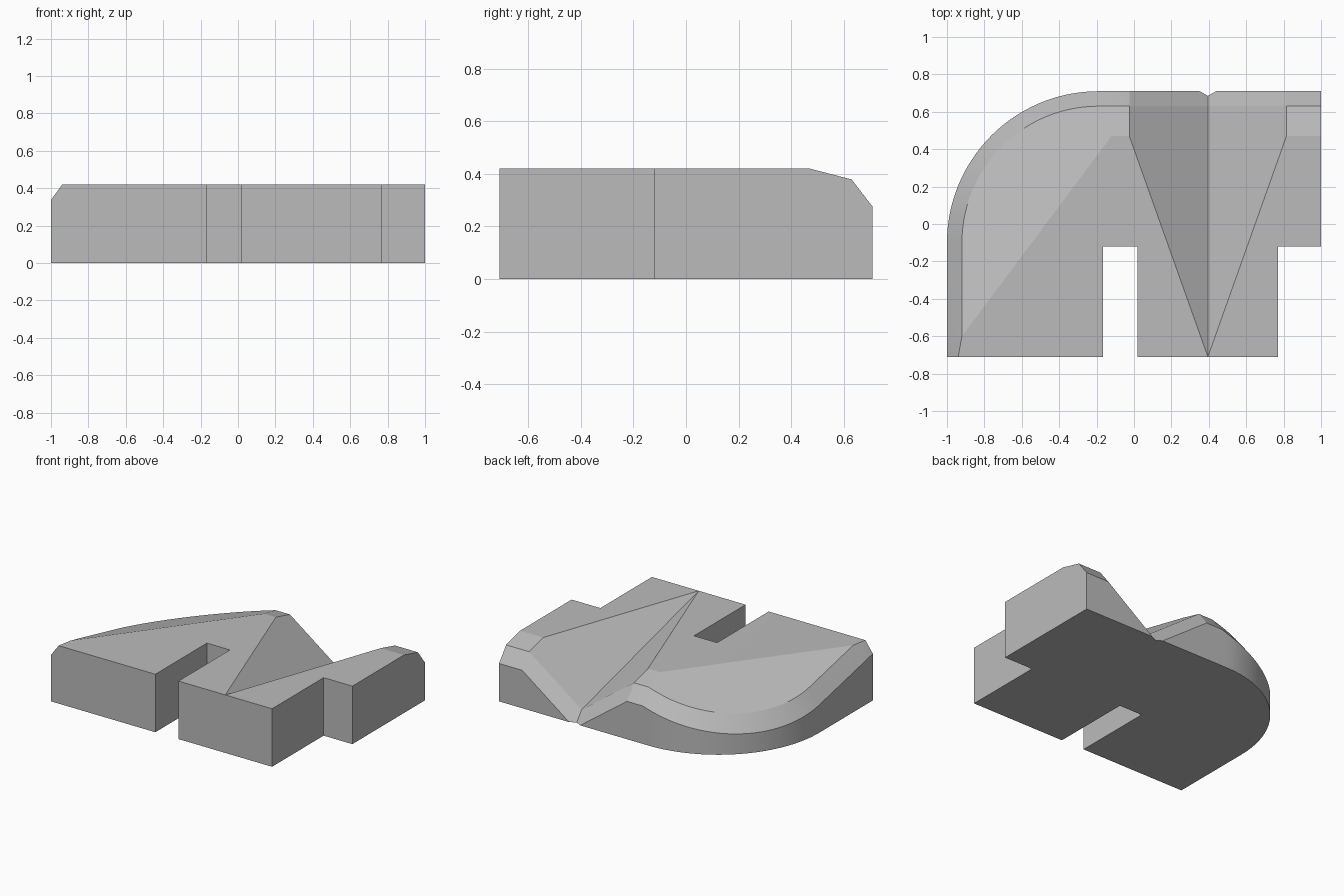
import bpy, bmesh
from math import sin, cos, pi, hypot, radians
from mathutils import Vector

if "Cube" in bpy.data.objects:
    bpy.data.objects.remove(bpy.data.objects["Cube"])

TOP = 0.42            # flat top height
FALL = 0.26           # slope of the groove floor and rear ramp
MID, HALF = 0.395, 0.42   # groove centre line and half width
REAR = 0.47           # where the rear ramp starts
FRONT, BACK = -0.71, 0.71
ARC = (-0.19, -0.10)  # centre of the rounded corner
RIM, DROP = 0.08, 0.083   # chamfer width and depth


def rim_depth(x, y):
    """Chamfer drop along the curved side and the back."""
    width = RIM
    if x < ARC[0] and y > ARC[1]:
        d = hypot(x - ARC[0], y - ARC[1]) - (BACK - ARC[1] - RIM)
    elif x < ARC[0]:
        width -= 0.18 * max(0, -0.6 - y)
        d = width - 1 - x
    else:
        d = y - BACK + RIM
    return DROP * max(0, d) / width


def height(x, y):
    """Lowest of flat top, rear ramp, sloped corner and V groove."""
    ramp = TOP - FALL * (y - REAR)
    corner = TOP - 0.371 * (-0.801 * (x + 0.92) + 0.599 * (y + 0.6))
    side = FALL * (REAR - FRONT) / HALF
    groove = TOP - FALL * (y - FRONT) + side * abs(x - MID)
    return min(TOP, ramp, corner, groove) - rim_depth(x, y)


def rim_path(inset, front_x):
    """Plan line from the front left corner round to the back right."""
    r = BACK - ARC[1] - inset
    arc = [(ARC[0] - r * cos(a), ARC[1] + r * sin(a))
           for a in (pi / 2 * i / 28 for i in range(29))]
    return ([(front_x, FRONT), (inset - 1, -0.6)] + arc
            + [(1, BACK - inset)])


bm = bmesh.new()

# Plan: chamfer strip and the inner area with its front slots
outer = [bm.verts.new((x, y, 0)) for x, y in rim_path(0, -1)]
inner = [bm.verts.new((x, y, 0)) for x, y in rim_path(RIM, -0.94)]
for i in range(len(outer) - 1):
    bm.faces.new((outer[i], inner[i], inner[i + 1], outer[i + 1]))
slots = [(1, -0.12), (0.77, -0.12), (0.77, FRONT), (MID, FRONT), (0.02, FRONT),
         (0.02, -0.12), (-0.165, -0.12), (-0.165, FRONT)]
bm.faces.new(inner + [bm.verts.new((x, y, 0)) for x, y in slots])
bmesh.ops.triangulate(bm, faces=bm.faces[:])

# Creases between the sloping planes
creases = [((MID, FRONT), (MID, BACK)), ((-1, REAR), (1, REAR)),
           ((-0.92, -0.6), (-0.12, REAR)), ((-0.12, REAR), (-0.151, BACK))]
for s in (-1, 1):
    edge = MID + s * HALF
    creases += [((MID, FRONT), (edge, REAR)), ((edge, REAR), (edge, BACK))]
for a, b in creases:
    bmesh.ops.bisect_plane(bm, geom=bm.verts[:] + bm.edges[:] + bm.faces[:], dist=1e-5,
                           plane_co=Vector((*a, 0)),
                           plane_no=Vector((b[1] - a[1], a[0] - b[0], 0)).normalized())
bmesh.ops.remove_doubles(bm, verts=bm.verts[:], dist=1e-4)
for v in bm.verts:
    v.co.z = height(v.co.x, v.co.y)

# Walls, trimmed level at the ground, then the underside
rim = [e for e in bm.edges if e.is_boundary]
walls = bmesh.ops.extrude_edge_only(bm, edges=rim)["geom"]
for v in walls:
    if isinstance(v, bmesh.types.BMVert):
        v.co.z = -0.2
bmesh.ops.bisect_plane(bm, geom=bm.verts[:] + bm.edges[:] + bm.faces[:], dist=1e-5,
                       plane_co=(0, 0, 0), plane_no=(0, 0, 1), clear_inner=True)
bmesh.ops.edgeloop_fill(bm, edges=[e for e in bm.edges if e.is_boundary])
bmesh.ops.dissolve_limit(bm, angle_limit=radians(0.3), verts=bm.verts[:], edges=bm.edges[:])
bmesh.ops.triangulate(bm, faces=[f for f in bm.faces if len(f.verts) > 4])
bmesh.ops.recalc_face_normals(bm, faces=bm.faces[:])

mesh = bpy.data.meshes.new("grooved_block")
bm.to_mesh(mesh)
bm.free()
block = bpy.data.objects.new("grooved_block", mesh)
bpy.context.collection.objects.link(block)

# Single grey colour
grey = bpy.data.materials.new("plain_grey")
grey.use_nodes = True
color = (0.5, 0.5, 0.5, 1)
grey.diffuse_color = color
grey.node_tree.nodes["Principled BSDF"].inputs["Base Color"].default_value = color
mesh.materials.append(grey)

# Smooth the round corner, keep planes crisp
bpy.context.view_layer.objects.active = block
block.select_set(True)
bpy.ops.object.shade_smooth_by_angle(angle=radians(12))
